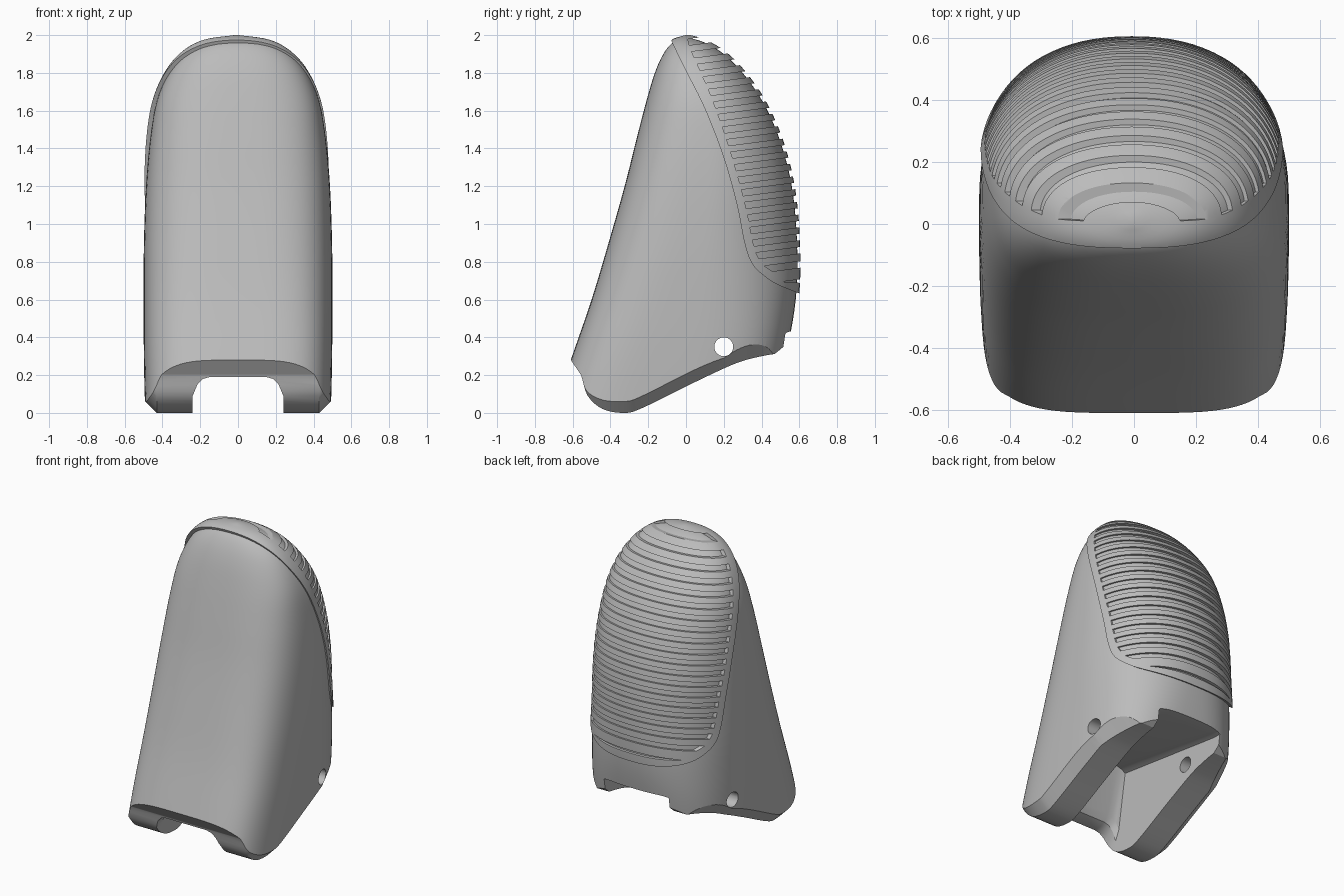
import bpy, bmesh, math
from mathutils import Vector

if "Cube" in bpy.data.objects:
    bpy.data.objects.remove(bpy.data.objects["Cube"])

grey = bpy.data.materials.new("light_grey")
grey.diffuse_color = (0.5, 0.5, 0.5, 1)
grey.use_nodes = True
grey.node_tree.nodes["Principled BSDF"].inputs["Base Color"].default_value = grey.diffuse_color


def spline(pts, steps):
    """Catmull-Rom curve through rows of any length."""
    P = [Vector(p) for p in pts]
    P = [2 * P[0] - P[1]] + P + [2 * P[-1] - P[-2]]
    out = []
    for i in range(1, len(P) - 2):
        a, b, c, d = P[i - 1:i + 3]
        for k in range(steps):
            t = k / steps
            out.append(0.5 * (2 * b + (c - a) * t + (2 * a - 5 * b + 4 * c - d) * t * t
                              + (3 * b - a - 3 * c + d) * t ** 3))
    return out + [P[-2]]


def make(name, verts, faces, offset=0.0):
    bm = bmesh.new()
    vs = [bm.verts.new(v) for v in verts]
    for f in faces:
        bm.faces.new([vs[i] for i in f])
    bmesh.ops.recalc_face_normals(bm, faces=bm.faces)
    if offset:
        bm.normal_update()
        shift = [(v, v.normal * offset) for v in bm.verts]
        for v, n in shift:
            v.co += n
    me = bpy.data.meshes.new(name)
    bm.to_mesh(me)
    bm.free()
    ob = bpy.data.objects.new(name, me)
    bpy.context.collection.objects.link(ob)
    return ob


def prism(name, profile, half):
    """Side profile (y, z) extruded across x."""
    n = len(profile)
    verts = [(s * half, p[0], p[1]) for s in (-1, 1) for p in profile]
    faces = [list(range(n)), list(range(n, 2 * n))]
    faces += [[i, (i + 1) % n, n + (i + 1) % n, n + i] for i in range(n)]
    return make(name, verts, faces)


def cut(ob, cutter, op='DIFFERENCE'):
    m = ob.modifiers.new("cut", 'BOOLEAN')
    m.operation, m.solver, m.object = op, 'EXACT', cutter
    dg = bpy.context.evaluated_depsgraph_get()
    me = bpy.data.meshes.new_from_object(ob.evaluated_get(dg))
    ob.modifiers.clear()
    ob.data = me
    bpy.data.objects.remove(cutter)


# Section rows: height, half width, front y, back y, front and back squareness
ROWS = [(-0.1, .49, -.74, .44, 3.9, 3.2), (.28, .498, -.61, .525, 3.9, 3.0),
        (.6, .5, -.50, .581, 3.7, 2.5), (.9, .498, -.41, .588, 3.4, 2.2),
        (1.2, .487, -.325, .56, 3.2, 2.15), (1.45, .465, -.262, .495, 3.0, 2.15),
        (1.65, .43, -.21, .405, 2.8, 2.15), (1.8, .365, -.165, .30, 2.6, 2.1),
        (1.9, .28, -.12, .20, 2.5, 2.1), (1.96, .17, -.07, .10, 2.3, 2.1),
        (1.984, .012, -.002, .022, 2, 2)]
N = 96


def loft(name, offset=0.0):
    verts, faces = [], []
    rows = spline(ROWS, 5)
    for z, w, yf, yb, nf, nb in rows:
        yc, d = (yf + yb) / 2, (yb - yf) / 2
        for k in range(N):
            t = 2 * math.pi * k / N
            c, s = math.cos(t), math.sin(t)
            e = 2 / (nb if s > 0 else nf)
            verts.append((math.copysign(abs(c) ** e, c) * w,
                          yc + math.copysign(abs(s) ** e, s) * d, z))
    for r in range(len(rows) - 1):
        for k in range(N):
            a, b = r * N + k, r * N + (k + 1) % N
            faces.append((a, b, b + N, a + N))
    faces += [range(N), range(len(verts) - N, len(verts))]
    return make(name, verts, faces, offset)


# Main body
body = loft("body")

# Curved underside, its side chamfers narrowing toward the back
UNDER = [(-.9, .8), (-.61, .28), (-.555, .2), (-.52, .09), (-.44, .02), (-.33, 0),
         (-.24, .022), (0, .14), (.2, .235), (.3, .275), (.4, .3), (.47, .312),
         (.51, .345), (.8, .6)]
XS = [(-.6, .17), (-.43, 0), (.43, 0), (.6, .17)]
low = UNDER[:2] + spline(UNDER[2:-2], 4) + UNDER[-2:]
m = len(low)
vs = [(x * (1 - .8 * max(0, p[0] - .2)), p[0], p[1] + up) for x, up in XS for p in low]
vs += [(v[0], v[1], -.5) for v in vs]
fs = []
for i in range(3):
    for j in range(m - 1):
        q = (i * m + j, i * m + j + 1, (i + 1) * m + j + 1, (i + 1) * m + j)
        fs += [q, [k + 4 * m for k in q]]
    for j in (0, m - 1):
        a, b = i * m + j, (i + 1) * m + j
        fs.append((a, b, b + 4 * m, a + 4 * m))
for i in (0, 3):
    for j in range(m - 1):
        a = i * m + j
        fs.append((a, a + 1, a + 1 + 4 * m, a + 4 * m))
cut(body, make("underside_cutter", vs, fs))

# Deep cavity underneath: rounded at the front opening, square at the back notch
CEILING = [(-.8, .19, 1), (-.5, .19, 1), (-.46, .205, 1), (-.43, .25, .8),
           (-.37, .57, .3), (.47, .43, .1), (.8, .43, .1)]
half = [(.24, -.1), (.215, -.04), (.185, -.01), (.15, 0)]
SECT = half + [(-x, z) for x, z in reversed(half)]
k = len(SECT) + 2
vs = []
for y, z, f in CEILING:
    vs += [(.24, y, -.4)] + [(x, y, z + dz * f) for x, dz in SECT] + [(-.24, y, -.4)]
fs = [[r * k + i, r * k + (i + 1) % k, (r + 1) * k + (i + 1) % k, (r + 1) * k + i]
      for r in range(len(CEILING) - 1) for i in range(k)]
fs += [range(k), range(len(vs) - k, len(vs))]
cut(body, make("cavity_cutter", vs, fs))

# Pin hole through both side walls
hole = [(.2 + .05 * math.cos(a * math.pi / 16), .35 + .05 * math.sin(a * math.pi / 16))
        for a in range(32)]
cut(body, prism("hole_cutter", hole, .8))

# Raised back panel bounded by a curved border
BORDER = [(-.09, 2.02), (-.075, 1.965), (0, 1.81), (.1, 1.61), (.2, 1.35), (.27, 1.1),
          (.31, .9), (.35, .79), (.42, .72), (.5, .672), (.66, .61)]
border = [tuple(p) for p in spline(BORDER, 5)]
panel = loft("grip_panel", 0.016)
cut(panel, prism("panel_cutter", border + [(1, .61), (1, 2.3), (-.09, 2.3)], .8), 'INTERSECT')
cut(panel, loft("panel_core", -0.008))

# Horizontal grip grooves, each starting just inside the border
INSET = [(.01, 1.96), (.04, 1.89), (.14, 1.66), (.24, 1.37), (.315, 1.1), (.355, .9),
         (.39, .81), (.45, .755), (.53, .71), (.7, .68)]
inset = [tuple(p) for p in spline(INSET, 4)]
TILT, PITCH, HIGH = .13, .0665, .034


def inset_y(z):
    for (y0, z0), (y1, z1) in zip(inset, inset[1:]):
        if z1 <= z <= z0:
            return y0 + (y1 - y0) * (z0 - z) / (z0 - z1)
    return inset[0][0]


for i in range(20):
    z = 1.9465 - i * PITCH
    ya, yb = inset_y(z + HIGH), inset_y(z)
    slab = [(yb, z), (1, z + TILT * (1 - yb)),
            (1, z + HIGH + TILT * (1 - yb)), (ya, z + HIGH + TILT * (ya - yb))]
    cut(panel, prism("groove_cutter", slab, .8))

# The panel sits slightly to one side
for v in panel.data.vertices:
    v.co.x -= .007

# Smooth shading with crisp edges
for ob in (body, panel):
    ob.data.materials.clear()
    ob.data.materials.append(grey)
    bpy.ops.object.select_all(action='DESELECT')
    ob.select_set(True)
    bpy.context.view_layer.objects.active = ob
    bpy.ops.object.shade_smooth_by_angle(angle=math.radians(30))
